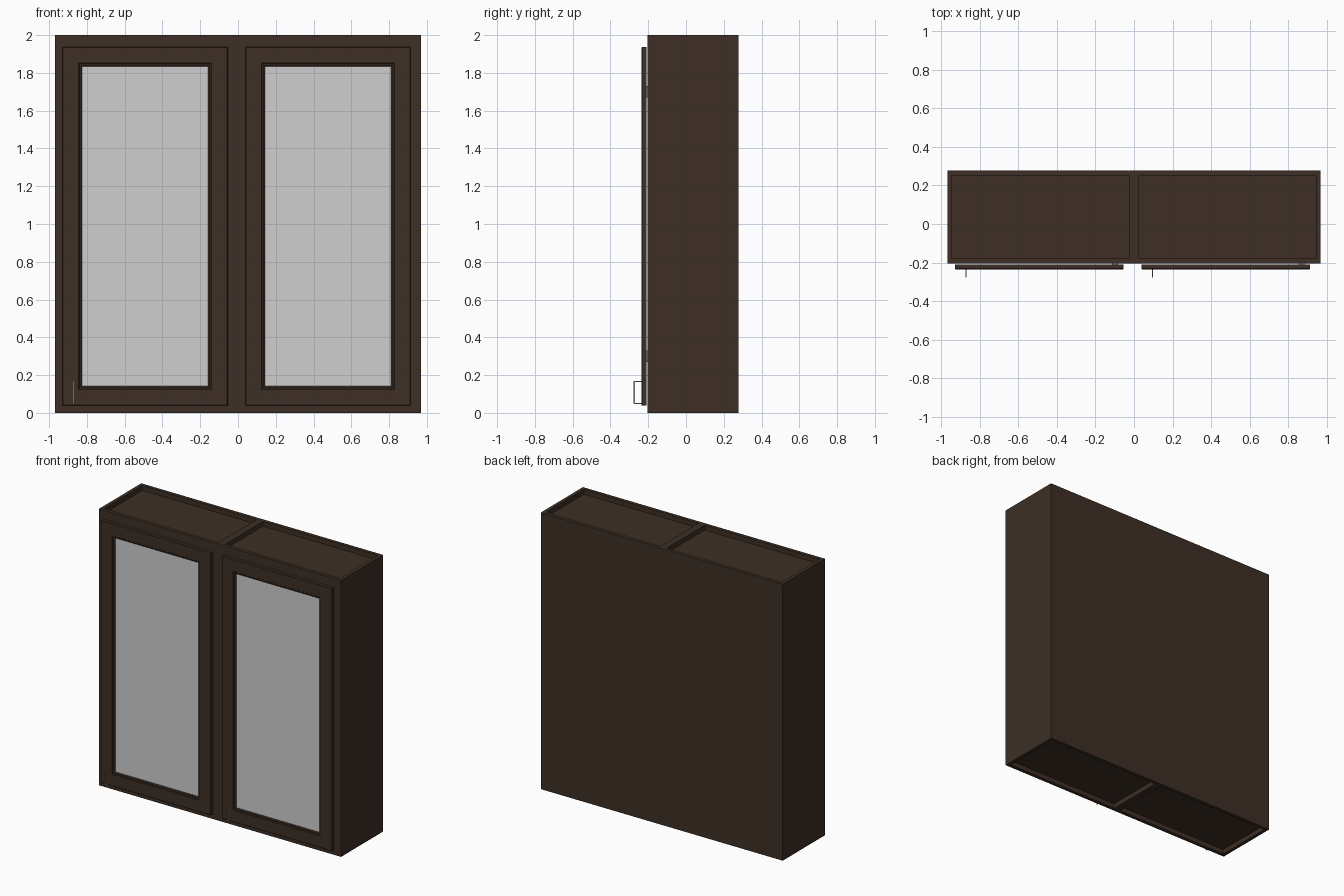
import bpy, bmesh

if "Cube" in bpy.data.objects:
    bpy.data.objects.remove(bpy.data.objects["Cube"])

def material(name, rgb):
    m = bpy.data.materials.new(name)
    m.diffuse_color = (*rgb, 1)
    m.use_nodes = True
    m.node_tree.nodes["Principled BSDF"].inputs["Base Color"].default_value = m.diffuse_color
    return m

WOOD = material("dark_brown_wood", (0.047, 0.028, 0.0185))
GLASS = material("frosted_glass", (0.62, 0.62, 0.62))
METAL = material("grey_metal", (0.40, 0.40, 0.40))

def finish(bm, name, mat):
    bmesh.ops.recalc_face_normals(bm, faces=bm.faces)
    me = bpy.data.meshes.new(name)
    bm.to_mesh(me)
    bm.free()
    me.materials.append(mat)
    ob = bpy.data.objects.new(name, me)
    bpy.context.collection.objects.link(ob)
    return ob

def box(name, x0, x1, y0, y1, z0, z1, mat):
    bm = bmesh.new()
    bmesh.ops.create_cube(bm, size=1)
    for v in bm.verts:
        v.co = ((x0 + x1) / 2 + v.co.x * (x1 - x0),
                (y0 + y1) / 2 + v.co.y * (y1 - y0),
                (z0 + z1) / 2 + v.co.z * (z1 - z0))
    return finish(bm, name, mat)

def frame(name, x0, x1, z0, z1, profile, mat):
    """Rectangular picture frame; profile is a closed list of (inset, y)."""
    bm = bmesh.new()
    rings = [[bm.verts.new(c) for c in ((x0 + i, y, z0 + i), (x1 - i, y, z0 + i),
                                        (x1 - i, y, z1 - i), (x0 + i, y, z1 - i))]
             for i, y in profile]
    for k, a in enumerate(rings):
        b = rings[(k + 1) % len(rings)]
        for j in range(4):
            n = (j + 1) % 4
            bm.faces.new((a[j], a[n], b[n], b[j]))
    return finish(bm, name, mat)

W, H = 0.968, 2.0            # one cabinet unit
YF, YB = -0.205, 0.277       # carcass front and back
T = 0.025                    # board thickness
DF, DB = -0.235, -0.21       # door front and back
REC = 0.035                  # recess of top and bottom boards

for side, x in (("left", -W), ("right", 0.0)):
    # carcass boards
    box(side + "_cabinet_left_side", x, x + T, YF + T, YB, 0, H, WOOD)
    box(side + "_cabinet_right_side", x + W - T, x + W, YF + T, YB, 0, H, WOOD)
    box(side + "_cabinet_back", x + T, x + W - T, YB - T, YB, 0, H, WOOD)
    box(side + "_cabinet_top", x + T, x + W - T, YF + T, YB - T, H - REC - T, H - REC, WOOD)
    box(side + "_cabinet_bottom", x + T, x + W - T, YF + T, YB - T, REC, REC + T, WOOD)
    # face frame
    frame(side + "_face_frame", x, x + W, 0, H,
          [(0, YF), (0.075, YF), (0.075, YF + T), (0, YF + T)], WOOD)
    # door with moulded inner edge
    dx0, dx1, dz0, dz1 = x + 0.039, x + 0.914, 0.038, 1.938
    frame(side + "_door_frame", dx0, dx1, dz0, dz1,
          [(0, DB), (0, DF + 0.003), (0.003, DF), (0.085, DF), (0.089, DF + 0.006),
           (0.097, DF + 0.006), (0.104, DF + 0.011), (0.104, DB)], WOOD)
    box(side + "_door_glass", dx0 + 0.1, dx1 - 0.1, DF + 0.013, DF + 0.02,
        dz0 + 0.1, dz1 - 0.1, GLASS)
    # concealed mounts bridging door and face frame
    for n, z in (("lower", 0.3), ("upper", 1.7)):
        box(f"{side}_{n}_hinge", dx1 - 0.06, dx1 - 0.03, DB - 0.002, YF + 0.002,
            z - 0.03, z + 0.03, METAL)
    # bar handle
    hx, r = x + 0.096, 0.003
    box(side + "_handle_bar", hx - r, hx + r, -0.277, -0.271, 0.046, 0.17, METAL)
    for n, z in (("lower", 0.046), ("upper", 0.164)):
        box(f"{side}_handle_{n}_post", hx - r, hx + r, -0.271, DF + 0.001, z, z + 2 * r, METAL)
